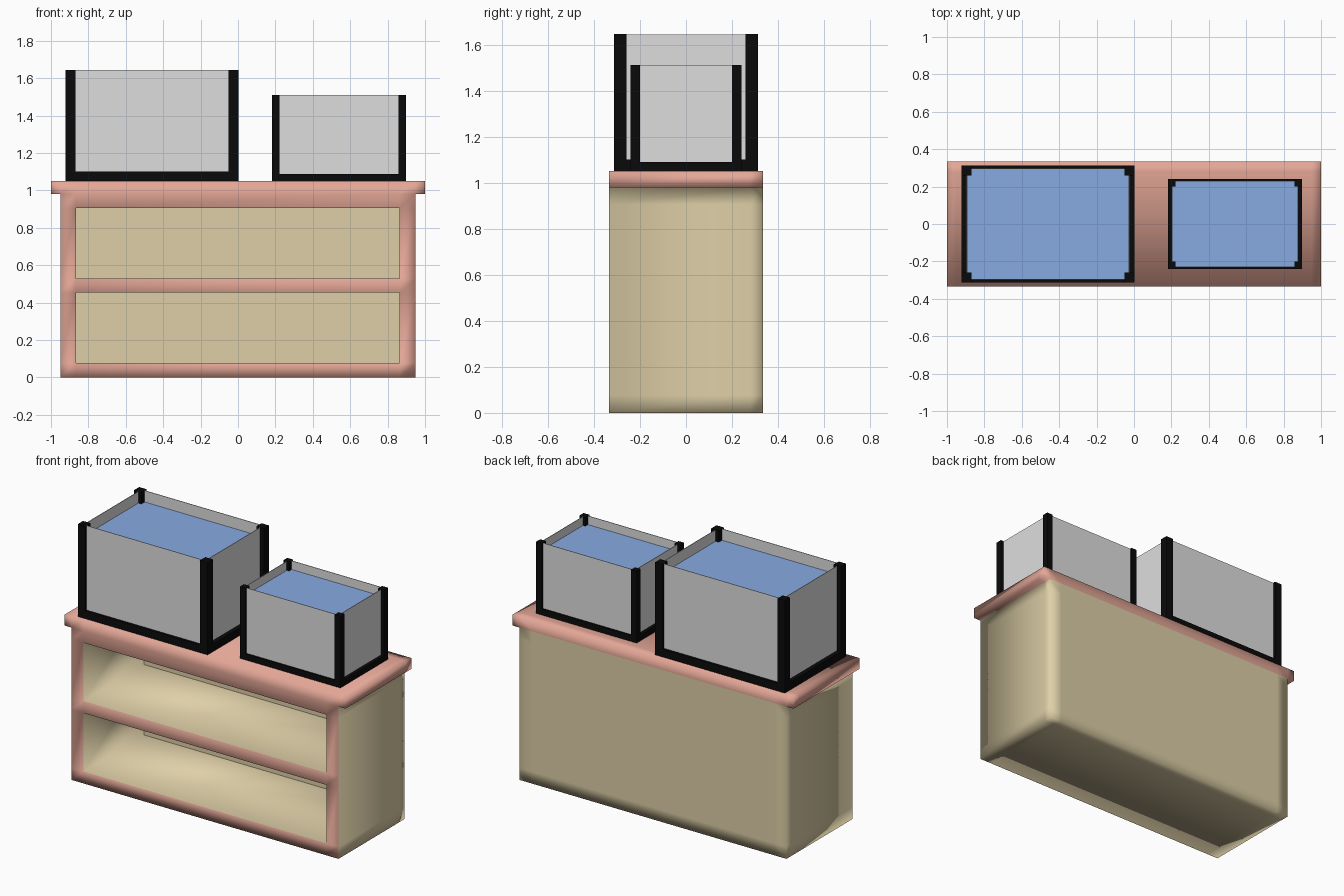
import bpy, bmesh
from itertools import product

if "Cube" in bpy.data.objects:
    bpy.data.objects.remove(bpy.data.objects["Cube"])


def material(name, rgb):
    m = bpy.data.materials.new(name)
    m.diffuse_color = (*rgb, 1)
    m.use_nodes = True
    m.node_tree.nodes["Principled BSDF"].inputs["Base Color"].default_value = m.diffuse_color
    return m


beige = material("beige", (0.73, 0.624, 0.386))
pink = material("pink", (0.776, 0.386, 0.309))
black = material("black", (0.003, 0.003, 0.003))
grey = material("glass grey", (0.73, 0.73, 0.73))
blue = material("water blue", (0.242, 0.402, 0.753))


def finish(name, bm, mats):
    bmesh.ops.recalc_face_normals(bm, faces=bm.faces)
    me = bpy.data.meshes.new(name)
    bm.to_mesh(me)
    bm.free()
    for m in mats:
        me.materials.append(m)
    ob = bpy.data.objects.new(name, me)
    bpy.context.collection.objects.link(ob)
    return ob


def boxes(name, spans, mat):
    """Mesh of boxes given as (x0, x1, y0, y1, z0, z1)."""
    bm = bmesh.new()
    for s in spans:
        vs = bmesh.ops.create_cube(bm, size=1)["verts"]
        for v in vs:
            for i in range(3):
                a, b = s[2 * i], s[2 * i + 1]
                v.co[i] = (a + b) / 2 + v.co[i] * (b - a)
    return finish(name, bm, [mat])


# Cabinet: solid cells on an uneven grid, only their outer skin is built
X = [-1, -0.95, -0.867, 0.863, 0.95, 1]
Y = [-0.335, 0.28, 0.335]
Z = [0, 0.077, 0.453, 0.53, 0.905, 0.98, 1.05]


def solid(i, j, k):
    if not (0 <= i < 5 and 0 <= j < 2 and 0 <= k < 6):
        return False
    if k == 5:
        return True                       # worktop
    if i in (0, 4):
        return False                      # worktop overhang
    return not (i == 2 and j == 0 and k in (1, 3))   # two open bays


bm = bmesh.new()
cache = {}


def vert(i, j, k):
    if (i, j, k) not in cache:
        cache[i, j, k] = bm.verts.new((X[i], Y[j], Z[k]))
    return cache[i, j, k]


for c in product(range(5), range(2), range(6)):
    if not solid(*c):
        continue
    for axis, side in product(range(3), (0, 1)):
        n = list(c)
        n[axis] += 2 * side - 1
        if solid(*n):
            continue
        u, w = [a for a in range(3) if a != axis]
        quad = []
        for du, dw in ((0, 0), (1, 0), (1, 1), (0, 1)):
            p = list(c)
            p[axis] += side
            p[u] += du
            p[w] += dw
            quad.append(vert(*p))
        f = bm.faces.new(quad)
        front = axis == 1 and side == 0
        bay_back = front and c[1] == 1
        # worktop and front frame are pink, the rest beige
        f.material_index = int(c[2] == 5 or (front and not bay_back))
        f.smooth = not bay_back
finish("cabinet", bm, [beige, pink])


# Tanks: the small one is a scaled copy of the large one
def tank(name, cx, s):
    hx, hy, z0, h = 0.462 * s, 0.312 * s, 1.05, 0.595 * s
    post, rail, tx, ty = 0.053 * s, 0.05 * s, 0.03 * s, 0.018 * s
    top = z0 + h
    frame = []
    for sx, sy in product((-1, 1), repeat=2):           # corner posts
        xs = sorted((cx + sx * hx, cx + sx * (hx - post)))
        ys = sorted((sy * hy, sy * (hy - post)))
        frame.append((*xs, *ys, z0, top))
    for sg in (-1, 1):                                  # bottom rails
        ys = sorted((sg * hy, sg * (hy - ty)))
        xs = sorted((cx + sg * hx, cx + sg * (hx - tx)))
        frame.append((cx - hx + post, cx + hx - post, *ys, z0, z0 + rail))
        frame.append((*xs, -hy + post, hy - post, z0, z0 + rail))
    boxes(name + "_frame", frame, black)

    gx, gy, t = hx - tx + 0.003, hy - ty + 0.003, 0.004
    panes = []
    for sg in (-1, 1):                                  # glass panes
        ys = sorted((sg * gy, sg * (gy - t)))
        xs = sorted((cx + sg * gx, cx + sg * (gx - t)))
        panes.append((cx - gx, cx + gx, *ys, z0 + 0.003, top - 0.002))
        panes.append((*xs, -gy + t, gy - t, z0 + 0.003, top - 0.002))
    boxes(name + "_glass", panes, grey)
    boxes(name + "_water", [(cx - gx + t, cx + gx - t, -gy + t, gy - t,
                             z0 + 0.003, top - 0.075 * s)], blue)


tank("large_tank", -0.46, 1.0)
tank("small_tank", 0.54, 0.775)
